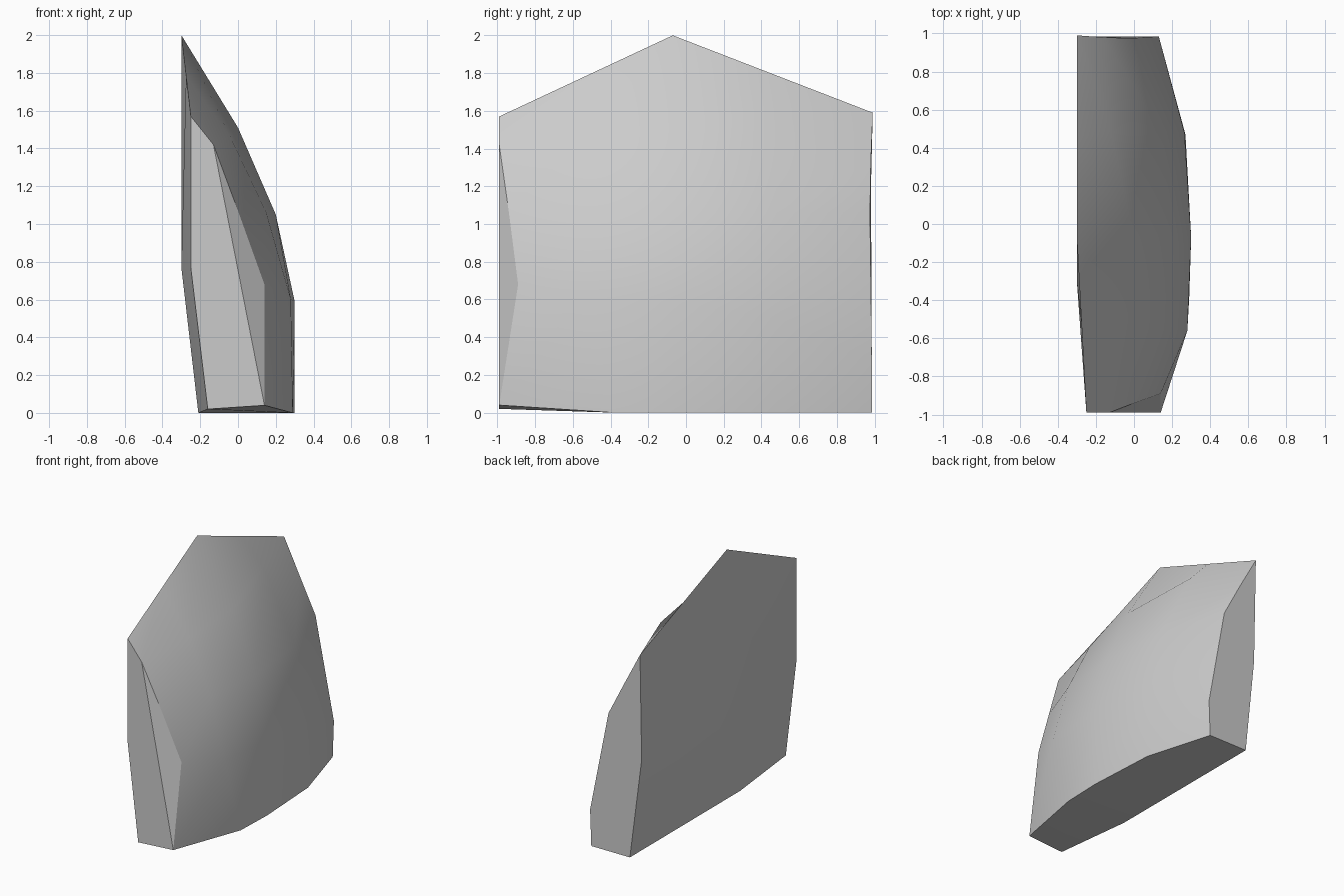
import bpy
import bmesh

# Remove only the default cube
default_cube = bpy.data.objects.get("Cube")
if default_cube:
    bpy.data.objects.remove(default_cube, do_unlink=True)


def make_material(name, colour):
    material = bpy.data.materials.new(name)
    material.use_nodes = True
    material.diffuse_color = colour
    material.node_tree.nodes["Principled BSDF"].inputs["Base Color"].default_value = colour
    return material


# Cross-sections from front to rear; each runs up the domed outer side to the
# ridge (five points), then down the flat inner side (two points)
front = [(.14, -.99, .04), (.14, -.89, .68), (0, -.94, 1.07), (-.13, -.99, 1.42),
         (-.25, -.99, 1.57), (-.25, -.99, .77), (-.16, -.99, .02)]
front_middle = [(.29, -.38, 0), (.28, -.56, .6), (.15, -.55, 1.06), (-.04, -.54, 1.46),
                (-.275, -.53, 1.785), (-.3, -.3, .77), (-.21, -.36, 0)]
middle = [(.3, -.07, 0), (.3, -.07, .59), (.2, -.07, 1.05), (0, -.07, 1.51),
          (-.3, -.07, 2), (-.3, 0, .77), (-.21, 0, 0)]
rear_middle = [(.27, .47, 0), (.265, .48, .5), (.15, .48, 1.06), (-.12, .48, 1.6),
               (-.3, .46, 1.795), (-.3, .48, .77), (-.21, .48, 0)]
rear = [(.12, .985, 0), (.13, .985, .28), (-.02, .975, 1.06), (-.16, .98, 1.33),
        (-.3, .99, 1.59), (-.3, .97, .77), (-.21, .985, 0)]
sections = [front, front_middle, middle, rear_middle, rear]

bm = bmesh.new()
rings = [[bm.verts.new(point) for point in section] for section in sections]
region_of = {}


def add_face(verts, region):
    region_of[bm.faces.new(verts)] = region


# Skin neighbouring sections, noting which side of the chunk each face is on
sides = ["dome"] * 4 + ["inner"] * 2 + ["base"]
for ring, following in zip(rings, rings[1:]):
    for i, side in enumerate(sides):
        j = (i + 1) % len(sides)
        add_face([ring[i], following[i], following[j], ring[j]], side)

# Broken front end: a flat face and a narrow chipped face beside it
first, last = rings[0], rings[-1]
add_face([first[0]] + first[3:], "front_end")
add_face(first[:4], "chip")
add_face(list(reversed(last)), "rear_end")

# Smooth within each side, crisp where two sides meet
bmesh.ops.recalc_face_normals(bm, faces=bm.faces)
for face in bm.faces:
    face.smooth = True
for edge in bm.edges:
    edge.smooth = len({region_of[face] for face in edge.link_faces}) == 1

mesh = bpy.data.meshes.new("shell_fragment")
bm.to_mesh(mesh)
bm.free()
mesh.materials.append(make_material("plain grey", (.6, .6, .6, 1)))
fragment = bpy.data.objects.new("shell_fragment", mesh)
bpy.context.collection.objects.link(fragment)
